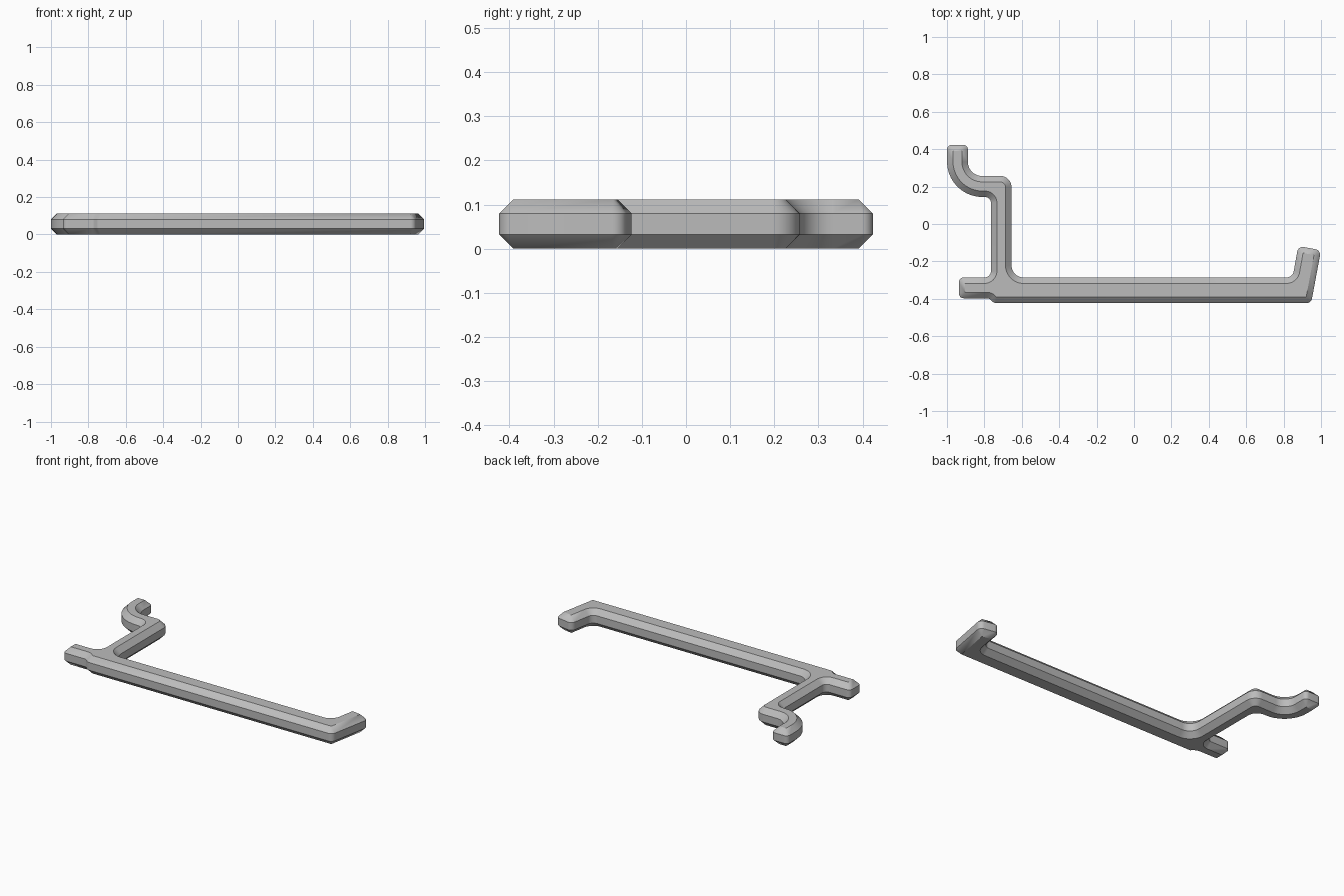
import bpy
import bmesh
import math
from mathutils import Vector, Matrix

cube = bpy.data.objects.get("Cube")
if cube:
    bpy.data.objects.remove(cube, do_unlink=True)

HEIGHT = 0.112
CHAMFER = 0.032
STEPS = 10

# Outline corners, counter-clockwise: x, y, rounding radius
CORNERS = [
    (-0.936, -0.397, 0.025), (-0.775, -0.397, 0.03),   # underside of stub
    (-0.748, -0.423, 0.03), (0.947, -0.423, 0.03),     # long bar, front edge
    (1.0, -0.14, 0.03), (0.878, -0.118, 0.03),         # slanted end hook
    (0.848, -0.286, 0.04), (-0.655, -0.286, 0.065),    # long bar, back edge
    (-0.655, 0.257, 0.06), (-0.888, 0.257, 0.075),     # upright, then curl
    (-0.888, 0.423, 0.025), (-1.0, 0.423, 0.025),      # curl tip
    (-1.0, 0.144, 0.19), (-0.765, 0.144, 0.03),        # outside of curl
    (-0.765, -0.286, 0.035), (-0.936, -0.286, 0.025),  # upright to stub
]


def outline(inset):
    """Rounded outline moved inward; every inset gives the same point count."""
    points = []
    count = len(CORNERS)
    for i, (x, y, radius) in enumerate(CORNERS):
        p = Vector((x, y))
        a = (p - Vector(CORNERS[i - 1][:2])).normalized()
        b = (Vector(CORNERS[(i + 1) % count][:2]) - p).normalized()
        na, nb = Vector((-a.y, a.x)), Vector((-b.y, b.x))
        turn = math.atan2(a.x * b.y - a.y * b.x, a.dot(b))
        side = math.copysign(1, turn)
        r = max(radius - side * inset, 0)
        p = p + inset * (na + nb) / (1 + na.dot(nb))
        start = p - a * r * math.tan(abs(turn) / 2)
        centre = start + na * r * side
        for k in range(STEPS + 1):
            rot = Matrix.Rotation(turn * k / STEPS, 2)
            points.append(centre + rot @ (start - centre))
    return points


# Stack four outlines: chamfered bottom, straight wall, chamfered top
bm = bmesh.new()
levels = [(CHAMFER, 0), (0, CHAMFER), (0, HEIGHT - CHAMFER), (CHAMFER, HEIGHT)]
rings = [[bm.verts.new((p.x, p.y, z)) for p in outline(inset)]
         for inset, z in levels]
for low, high in zip(rings, rings[1:]):
    n = len(low)
    for i in range(n):
        j = (i + 1) % n
        bm.faces.new((low[i], low[j], high[j], high[i]))
bm.faces.new(rings[0][::-1])
bm.faces.new(rings[-1])
bmesh.ops.remove_doubles(bm, verts=bm.verts[:], dist=0.00005)
bmesh.ops.recalc_face_normals(bm, faces=bm.faces[:])
mesh = bpy.data.meshes.new("hooked_bar")
bm.to_mesh(mesh)
bm.free()

# Plain grey material
grey = bpy.data.materials.new("light grey")
grey.use_nodes = True
grey.diffuse_color = (0.5, 0.5, 0.5, 1)
grey.node_tree.nodes["Principled BSDF"].inputs["Base Color"].default_value = grey.diffuse_color
mesh.materials.append(grey)

bar = bpy.data.objects.new("hooked_bar", mesh)
bpy.context.collection.objects.link(bar)
bpy.ops.object.select_all(action='DESELECT')
bar.select_set(True)
bpy.context.view_layer.objects.active = bar
bpy.ops.object.shade_smooth_by_angle(angle=math.radians(25))
